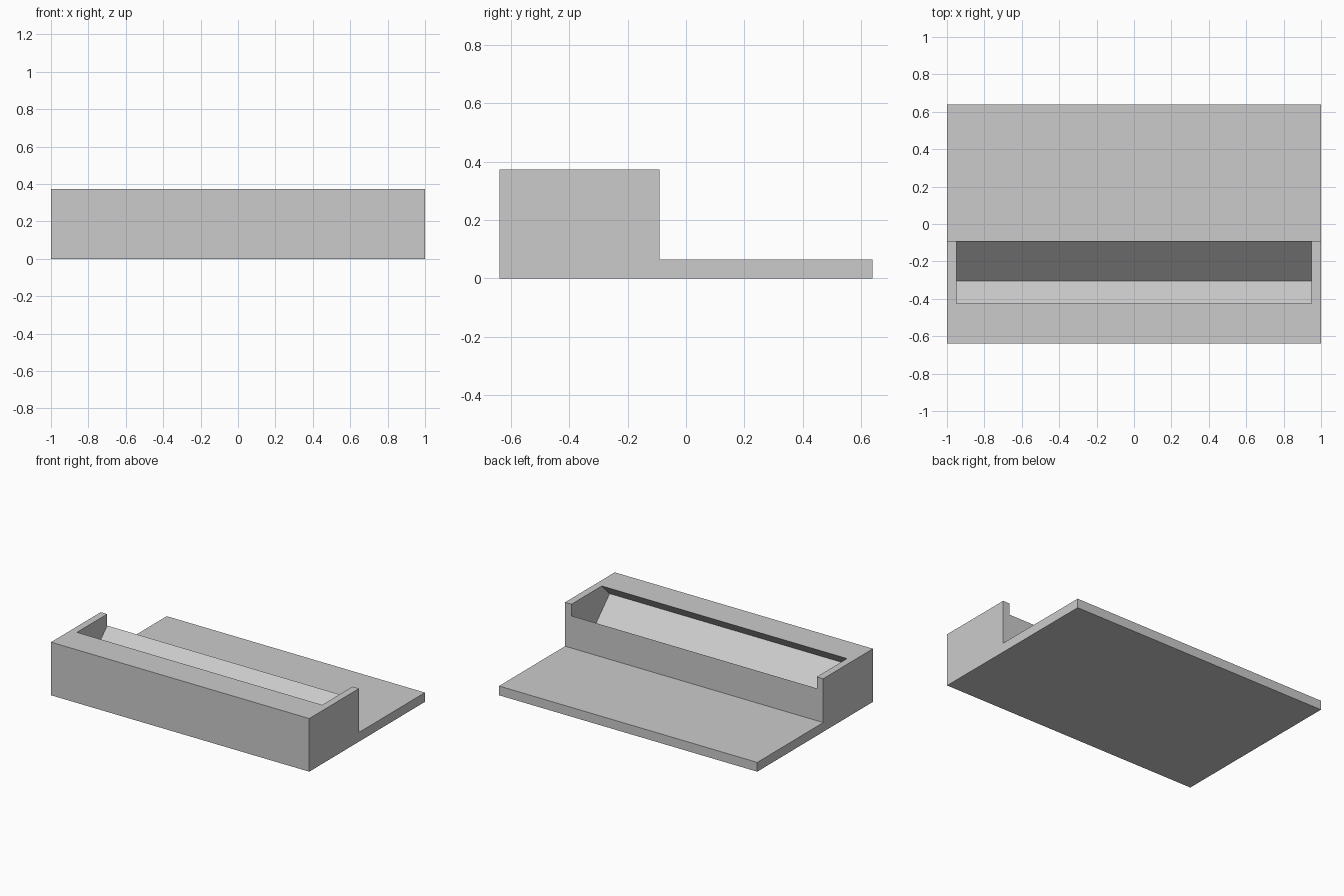
import bpy
import bmesh

cube = bpy.data.objects.get("Cube")
if cube:
    bpy.data.objects.remove(cube, do_unlink=True)

grey = bpy.data.materials.new("light_grey")
grey.use_nodes = True
colour = (0.6, 0.6, 0.6, 1)
grey.diffuse_color = colour
grey.node_tree.nodes["Principled BSDF"].inputs["Base Color"].default_value = colour


def extrude_profile(name, profile, half_width):
    """Extrude a side profile of (y, z) points across x."""
    bm = bmesh.new()
    face = bm.faces.new([bm.verts.new((-half_width, y, z)) for y, z in profile])
    side = bmesh.ops.extrude_face_region(bm, geom=[face])["geom"]
    verts = [v for v in side if isinstance(v, bmesh.types.BMVert)]
    bmesh.ops.translate(bm, verts=verts, vec=(2 * half_width, 0, 0))
    bmesh.ops.recalc_face_normals(bm, faces=bm.faces)
    mesh = bpy.data.meshes.new(name)
    bm.to_mesh(mesh)
    bm.free()
    mesh.materials.append(grey)
    obj = bpy.data.objects.new(name, mesh)
    bpy.context.collection.objects.link(obj)
    return obj


# Base plate and raised front block as one L-shaped solid
DEPTH, TOP, PLATE, BACK = 0.64, 0.372, 0.065, -0.09
holder = extrude_profile("slotted_holder", [
    (-DEPTH, 0), (DEPTH, 0), (DEPTH, PLATE),
    (BACK, PLATE), (BACK, TOP), (-DEPTH, TOP)], 1)

# Tilted slot, undercut at the front and open above the lower rear rim
cutter = extrude_profile("slot_cutter", [
    (-0.425, TOP), (-0.512, 0.285), (-0.304, 0.077),
    (0, 0.381), (0, 0.5), (-0.425, 0.5)], 0.95)
cutter.hide_render = True

cut = holder.modifiers.new("slot", "BOOLEAN")
cut.operation = "DIFFERENCE"
cut.solver = "EXACT"
cut.object = cutter
bpy.context.view_layer.objects.active = holder
bpy.ops.object.modifier_apply(modifier=cut.name)
bpy.data.objects.remove(cutter, do_unlink=True)
